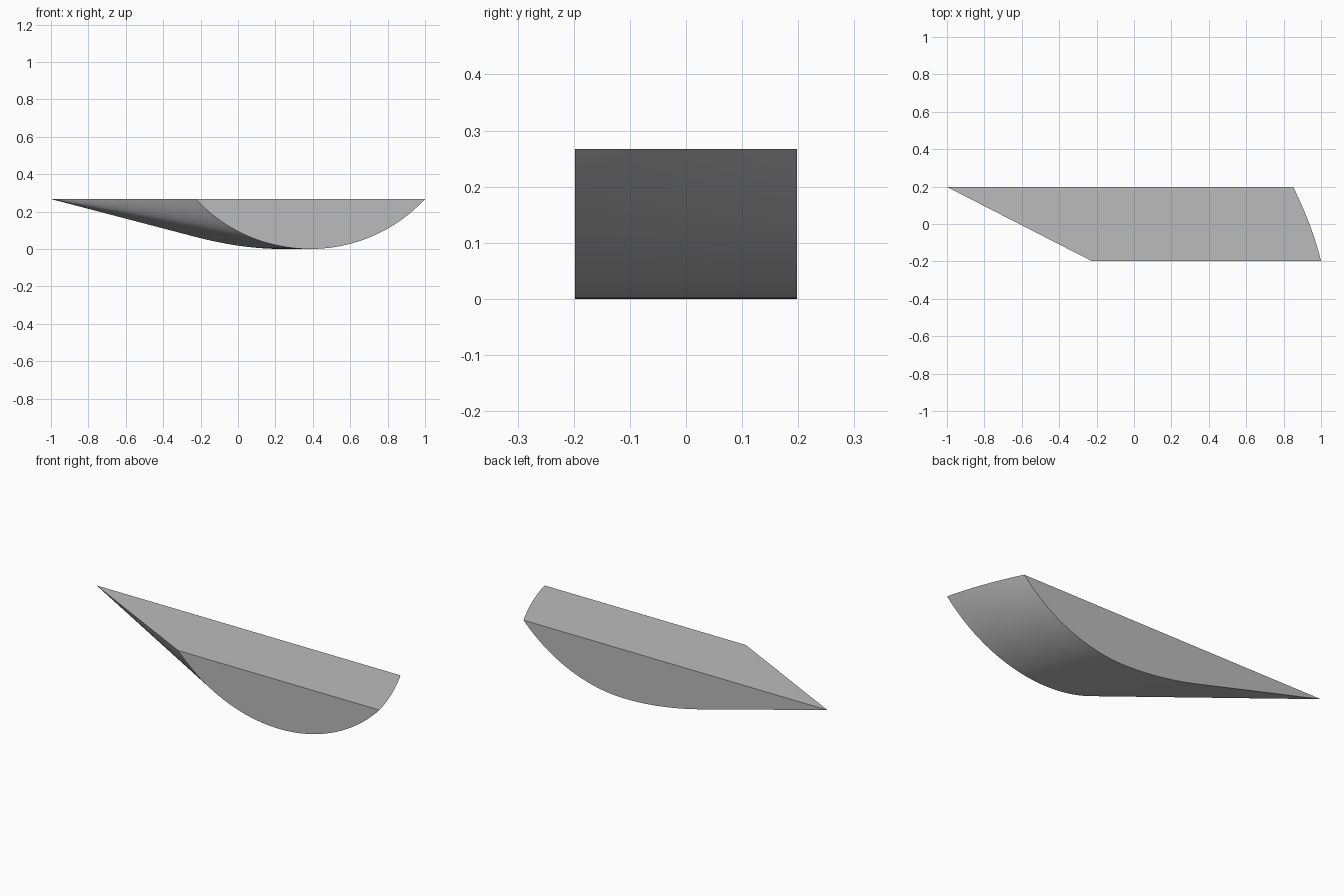
import bpy, bmesh, math

cube = bpy.data.objects.get("Cube")
if cube:
    bpy.data.objects.remove(cube)

HEIGHT, HALF_DEPTH, HALF_CHORD = 0.267, 0.198, 0.613
RADIUS = (HALF_CHORD ** 2 + HEIGHT ** 2) / (2 * HEIGHT)
END_ANGLE = math.asin(HALF_CHORD / RADIUS)
FRONT_X, BACK_X = 0.387, 0.238
TIP = (-1.0, HEIGHT)
SLOPE = math.atan(0.262)       # slope of the straight run to the tip
STEPS, ROWS = 24, 12


def arc(center_x, angle):
    return (center_x + RADIUS * math.sin(angle), RADIUS * (1 - math.cos(angle)))


def bend(t):
    """Blend from the straight run into the rounded bottom."""
    a, b, c = (-0.23, 0.0653), (0.02, 0.0), (BACK_X, 0.0)
    return tuple((1 - t) ** 2 * p + 2 * t * (1 - t) * q + t * t * r
                 for p, q, r in zip(a, b, c))


# Matching front and back profiles: (front point, back point, bulge weight)
pairs = []
for i in range(STEPS + 1):                       # fan converging on the tip
    angle = END_ANGLE + (SLOPE - END_ANGLE) * i / STEPS
    pairs.append((arc(FRONT_X, -angle), TIP, 0))
for i in range(STEPS + 1):                       # bend into the bottom
    t = i / STEPS
    pairs.append((arc(FRONT_X, -SLOPE * (1 - t)), bend(t), 0))
for i in range(1, STEPS + 1):                    # rounded end
    angle = END_ANGLE * i / STEPS
    pairs.append((arc(FRONT_X, angle), arc(BACK_X, angle), i / STEPS))

# Loft the body between the two profiles
bm = bmesh.new()
rows = []
for r in range(ROWS + 1):
    v = r / ROWS
    y = -HALF_DEPTH + 2 * HALF_DEPTH * v
    row = []
    for front, back, weight in pairs:
        x = front[0] + (back[0] - front[0]) * v + 0.05 * v * (1 - v) * weight
        z = front[1] + (back[1] - front[1]) * v
        row.append(bm.verts.new((x, y, z)))
    rows.append(row)
for low, high in zip(rows, rows[1:]):
    for i in range(len(pairs) - 1):
        bm.faces.new((low[i], high[i], high[i + 1], low[i + 1]))
    bm.faces.new((low[0], low[-1], high[-1], high[0]))      # flat top
bmesh.ops.remove_doubles(bm, verts=bm.verts, dist=0.0001)

# Close the two flat sides
bmesh.ops.holes_fill(bm, edges=[e for e in bm.edges if e.is_boundary], sides=0)
bmesh.ops.recalc_face_normals(bm, faces=bm.faces)

mesh = bpy.data.meshes.new("curved_wedge")
bm.to_mesh(mesh)
bm.free()
body = bpy.data.objects.new("curved_wedge", mesh)
bpy.context.collection.objects.link(body)

grey = bpy.data.materials.new("light_grey")
grey.use_nodes = True
color = (0.5, 0.5, 0.5, 1)
grey.diffuse_color = color
grey.node_tree.nodes["Principled BSDF"].inputs["Base Color"].default_value = color
mesh.materials.append(grey)

bpy.ops.object.select_all(action='DESELECT')
body.select_set(True)
bpy.context.view_layer.objects.active = body
bpy.ops.object.shade_smooth_by_angle(angle=math.radians(30))
